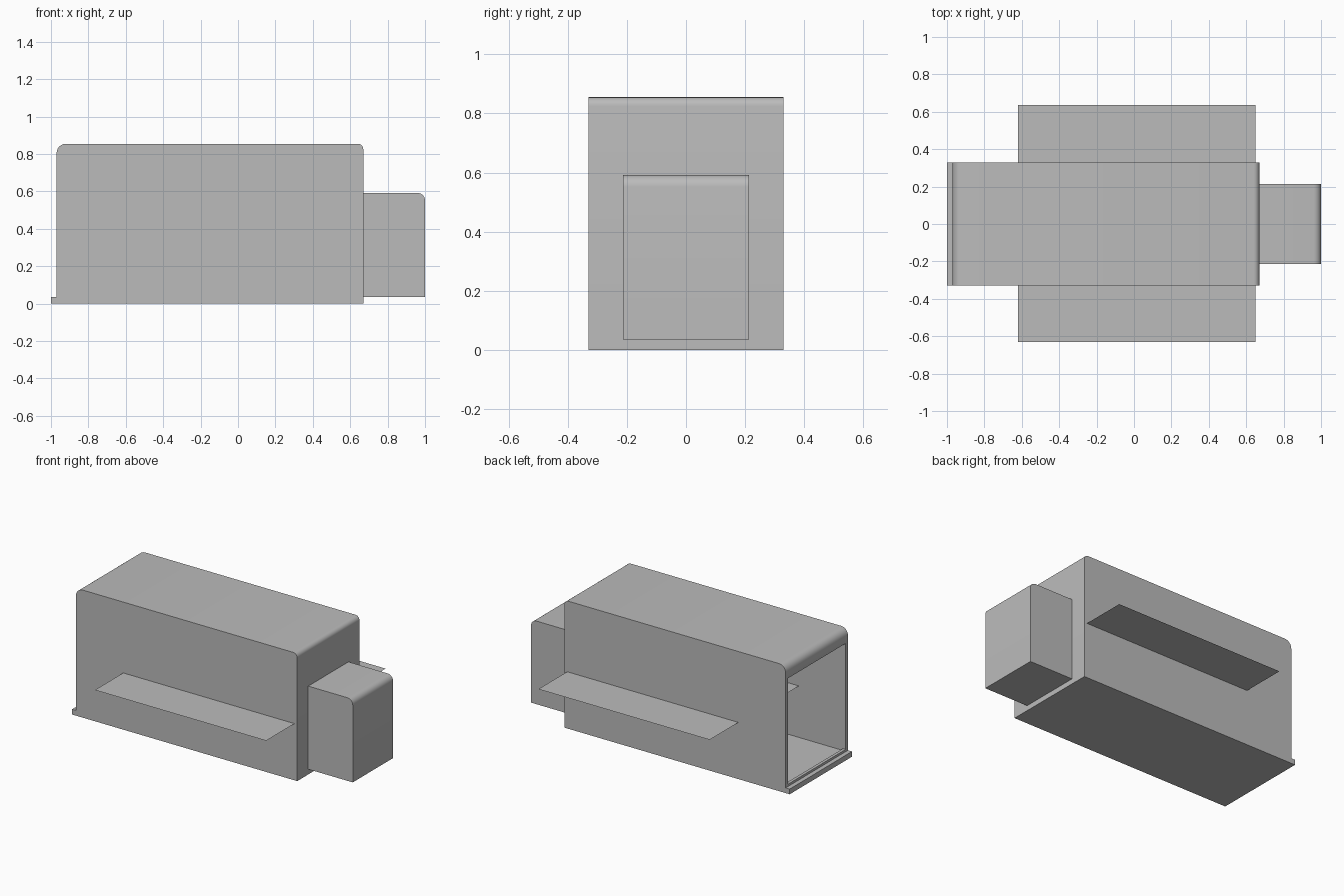
import bpy, bmesh, math

if "Cube" in bpy.data.objects:
    bpy.data.objects.remove(bpy.data.objects["Cube"], do_unlink=True)

grey = bpy.data.materials.new("plain grey")
grey.use_nodes = True
grey.diffuse_color = (0.5, 0.5, 0.5, 1)
grey.node_tree.nodes["Principled BSDF"].inputs["Base Color"].default_value = (0.5, 0.5, 0.5, 1)


def add_object(name, bm):
    bmesh.ops.recalc_face_normals(bm, faces=bm.faces[:])
    mesh = bpy.data.meshes.new(name)
    bm.to_mesh(mesh)
    bm.free()
    mesh.materials.append(grey)
    obj = bpy.data.objects.new(name, mesh)
    bpy.context.collection.objects.link(obj)
    return obj


def rounded_block(name, x0, x1, half_width, z0, z1, r_left=0, r_right=0):
    """Side profile with optional rounded top corners, extruded across y."""
    profile = [(x0, z0), (x1, z0)]
    for cx, r, start in ((x1 - r_right, r_right, 0), (x0 + r_left, r_left, 90)):
        steps = 6 if r else 0
        for i in range(steps + 1):
            a = math.radians(start + (90 * i / steps if steps else 0))
            profile.append((cx + r * math.cos(a), z1 - r + r * math.sin(a)))
    bm = bmesh.new()
    face = bm.faces.new([bm.verts.new((x, -half_width, z)) for x, z in profile])
    out = bmesh.ops.extrude_face_region(bm, geom=[face])
    moved = [v for v in out["geom"] if isinstance(v, bmesh.types.BMVert)]
    bmesh.ops.translate(bm, verts=moved, vec=(0, 2 * half_width, 0))
    return add_object(name, bm)


def smooth(obj):
    bpy.ops.object.select_all(action="DESELECT")
    obj.select_set(True)
    bpy.context.view_layer.objects.active = obj
    bpy.ops.object.shade_smooth_by_angle(angle=math.radians(30))


def cut(obj, cutter):
    mod = obj.modifiers.new("cut", "BOOLEAN")
    mod.operation = "DIFFERENCE"
    mod.solver = "EXACT"
    mod.object = cutter
    bpy.context.view_layer.objects.active = obj
    bpy.ops.object.modifier_apply(modifier=mod.name)
    bpy.data.objects.remove(cutter, do_unlink=True)


# Hollow main housing with a framed opening at the -x end
housing = rounded_block("housing", -0.97, 0.67, 0.33, 0, 0.855, 0.05, 0.03)
cut(housing, rounded_block("cavity", -0.95, 0.65, 0.31, 0.035, 0.83))
cut(housing, rounded_block("opening", -1.1, -0.9, 0.305, 0.05, 0.76))
smooth(housing)

# Sill below the opening
rounded_block("sill", -1.0, -0.97, 0.33, 0, 0.035)

# Smaller block on the +x end
smooth(rounded_block("end_block", 0.67, 1.0, 0.213, 0.035, 0.592, 0, 0.04))

# Thin sheet through the housing, standing out on both sides
bm = bmesh.new()
bm.faces.new([bm.verts.new((x, y, 0.38)) for x, y in
              ((-0.62, -0.63), (0.65, -0.63), (0.65, 0.635), (-0.62, 0.635))])
add_object("side_shelf", bm)
